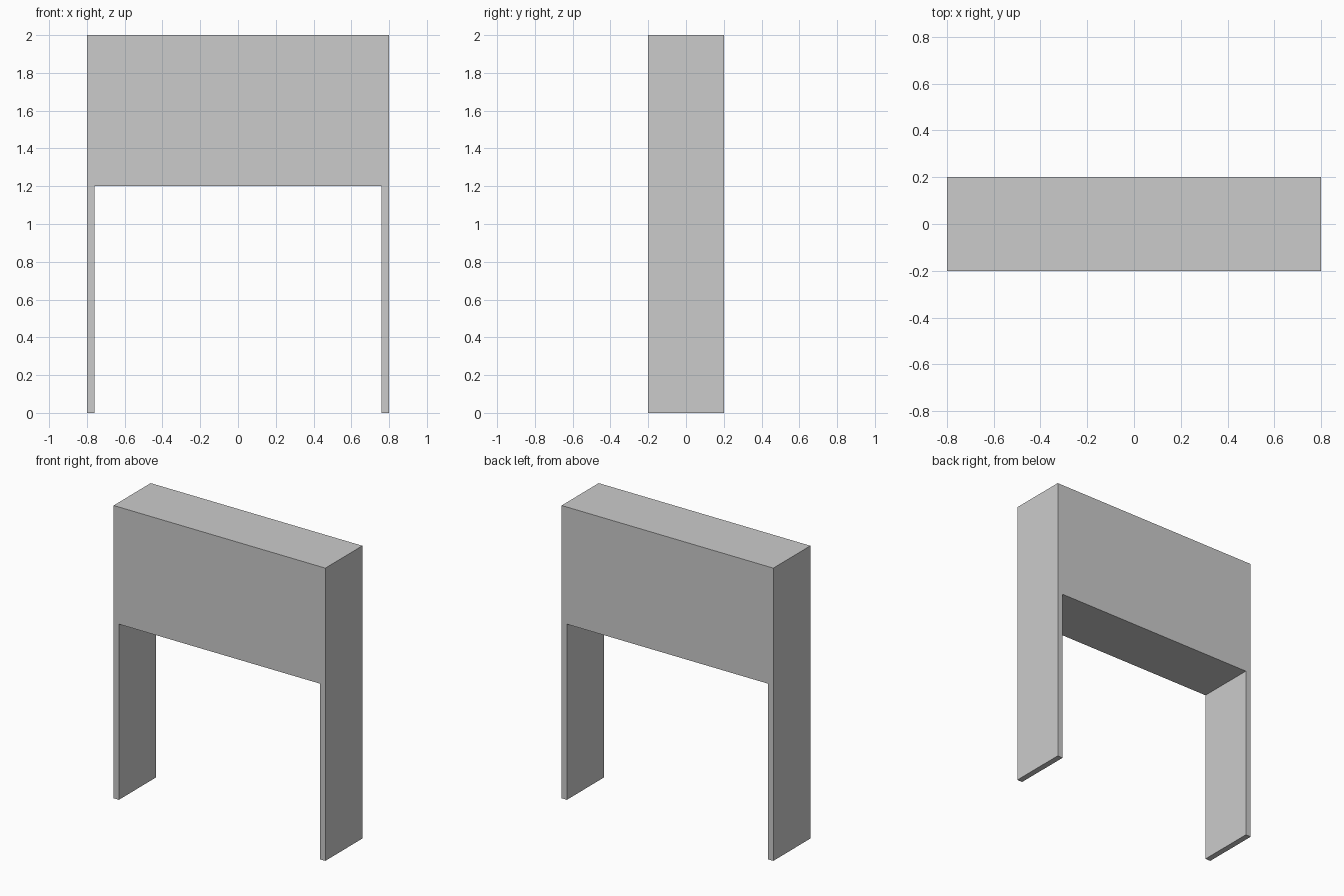
import bpy
import bmesh

if "Cube" in bpy.data.objects:
    bpy.data.objects.remove(bpy.data.objects["Cube"])

# Single grey material
grey = bpy.data.materials.new("light_grey")
grey.diffuse_color = (0.6, 0.6, 0.6, 1.0)
grey.use_nodes = True
grey.node_tree.nodes["Principled BSDF"].inputs["Base Color"].default_value = grey.diffuse_color

HALF_W, HALF_D, HEIGHT = 0.8, 0.2, 2.0
LEG_T, BEAM_Z = 0.04, 1.2

# Upside-down U outline: thin side legs carrying a deep upper block
half = [(HALF_W, HEIGHT), (HALF_W, 0), (HALF_W - LEG_T, 0), (HALF_W - LEG_T, BEAM_Z)]
outline = half + [(-x, z) for x, z in reversed(half)]

bm = bmesh.new()
front = bm.faces.new([bm.verts.new((x, -HALF_D, z)) for x, z in outline])

# Extrude the outline through the full depth
ext = bmesh.ops.extrude_face_region(bm, geom=[front], use_keep_orig=True)
verts = [g for g in ext["geom"] if isinstance(g, bmesh.types.BMVert)]
bmesh.ops.translate(bm, vec=(0, 2 * HALF_D, 0), verts=verts)
bmesh.ops.recalc_face_normals(bm, faces=bm.faces)

mesh = bpy.data.meshes.new("portal_frame")
bm.to_mesh(mesh)
bm.free()
mesh.materials.append(grey)
frame = bpy.data.objects.new("portal_frame", mesh)
bpy.context.collection.objects.link(frame)
